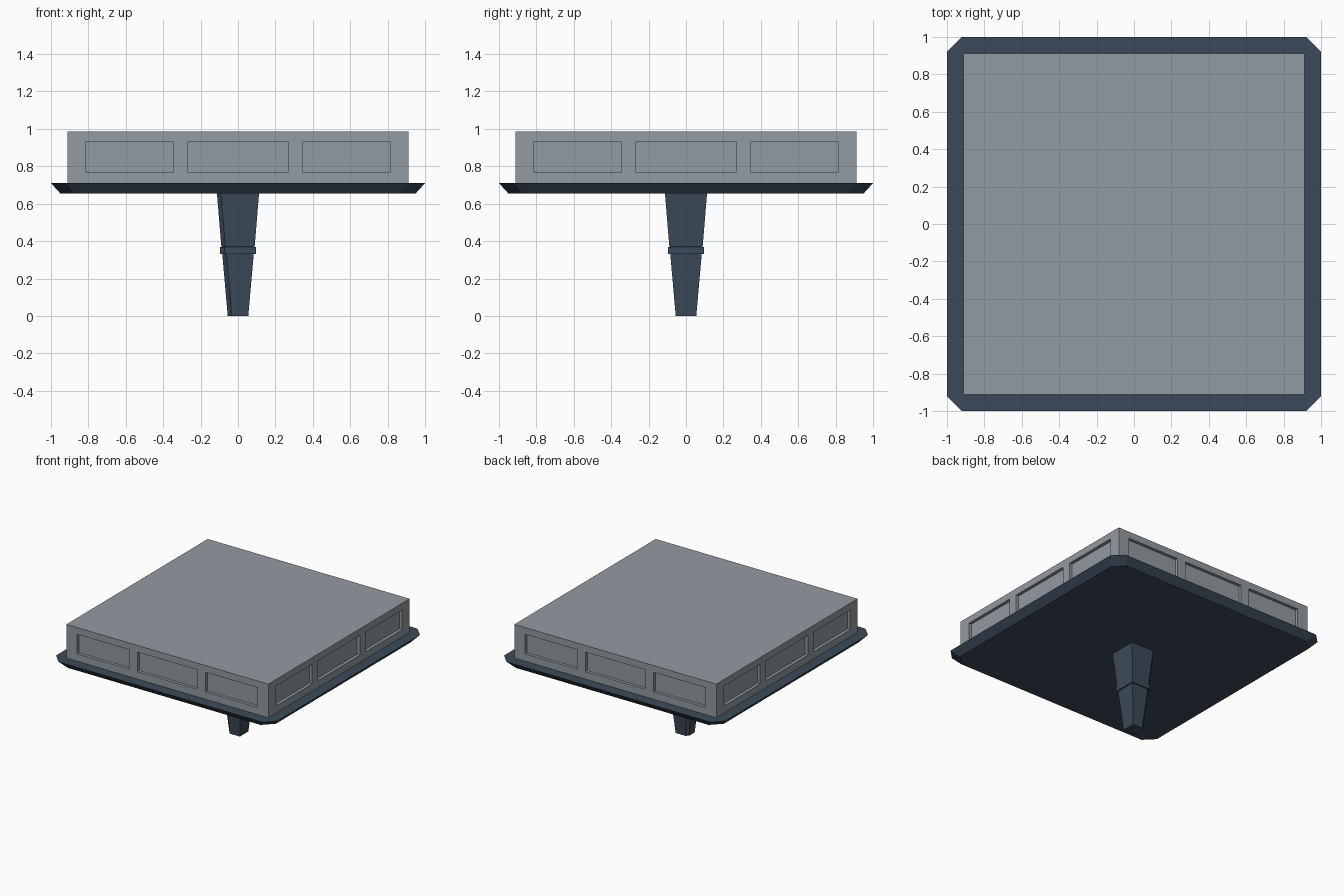
import bpy, bmesh
from mathutils import Vector

if "Cube" in bpy.data.objects:
    bpy.data.objects.remove(bpy.data.objects["Cube"], do_unlink=True)


def material(name, rgb):
    mat = bpy.data.materials.new(name)
    mat.use_nodes = True
    mat.diffuse_color = (*rgb, 1)
    mat.node_tree.nodes["Principled BSDF"].inputs["Base Color"].default_value = (*rgb, 1)
    return mat


stone = material("light grey", (0.29, 0.325, 0.36))
slate = material("dark slate blue", (0.044, 0.068, 0.10))


def add_object(name, bm, mat):
    bmesh.ops.recalc_face_normals(bm, faces=bm.faces)
    mesh = bpy.data.meshes.new(name)
    bm.to_mesh(mesh)
    bm.free()
    mesh.materials.append(mat)
    obj = bpy.data.objects.new(name, mesh)
    bpy.context.collection.objects.link(obj)
    return obj


def square_ring(half, cut_right, cut_left):
    """Square outline with its corners cut by separate amounts on +x and -x."""
    points = []
    for sx, sy in ((1, -1), (1, 1), (-1, 1), (-1, -1)):
        cut = cut_right if sx > 0 else cut_left
        ends = [(sx * (half - cut), sy * half), (sx * half, sy * (half - cut))]
        if sx * sy > 0:
            ends.reverse()
        points += ends if cut else ends[:1]
    return points


def loft(name, levels, mat, cut_right, cut_left):
    """Capped solid through square rings given as (half width, height)."""
    bm = bmesh.new()
    rings = [[bm.verts.new((x, y, z)) for x, y in square_ring(h, cut_right, cut_left)]
             for h, z in levels]
    count = len(rings[0])
    for low, high in zip(rings, rings[1:]):
        for i in range(count):
            j = (i + 1) % count
            bm.faces.new((low[i], low[j], high[j], high[i]))
    bm.faces.new(rings[0][::-1])
    bm.faces.new(rings[-1])
    return add_object(name, bm, mat)


# Platform with cut corners and a sloping underside rim
loft("platform", [(0.95, 0.655), (1.0, 0.71)], slate, 0.08, 0.08)

# Tapered stem: lower and upper section meeting at a small collar
loft("stem", [(0.055, 0), (0.084, 0.33), (0.095, 0.33), (0.095, 0.368),
              (0.089, 0.37), (0.113, 0.66)], slate, 0, 0.022)

# Block with three recessed panels on each side
HALF, BASE, TOP = 0.912, 0.70, 0.985
PANELS = [(-0.815, -0.345), (-0.27, 0.27), (0.345, 0.815)]
PANEL_Z = (0.77, 0.93)
bm = bmesh.new()
bmesh.ops.create_cube(bm, size=1)
for v in bm.verts:
    v.co = Vector((v.co.x * 2 * HALF, v.co.y * 2 * HALF, TOP if v.co.z > 0 else BASE))


def slice_block(axis, value):
    normal = Vector((0, 0, 0))
    normal[axis] = 1
    bmesh.ops.bisect_plane(bm, geom=bm.verts[:] + bm.edges[:] + bm.faces[:],
                           plane_co=normal * value, plane_no=normal)


for z in PANEL_Z:
    slice_block(2, z)
for a, b in PANELS:
    for axis in (0, 1):
        slice_block(axis, a)
        slice_block(axis, b)
bm.normal_update()


def is_panel(face):
    if abs(face.normal.z) > 0.5:
        return False
    c = face.calc_center_median()
    along = c.y if abs(face.normal.x) > 0.5 else c.x
    return PANEL_Z[0] < c.z < PANEL_Z[1] and any(a < along < b for a, b in PANELS)


bmesh.ops.inset_individual(bm, faces=[f for f in bm.faces if is_panel(f)],
                           thickness=0, depth=-0.025)
# Merge the leftover flat strips
bmesh.ops.dissolve_limit(bm, angle_limit=0.01, verts=bm.verts[:], edges=bm.edges[:])
add_object("panelled_block", bm, stone)
